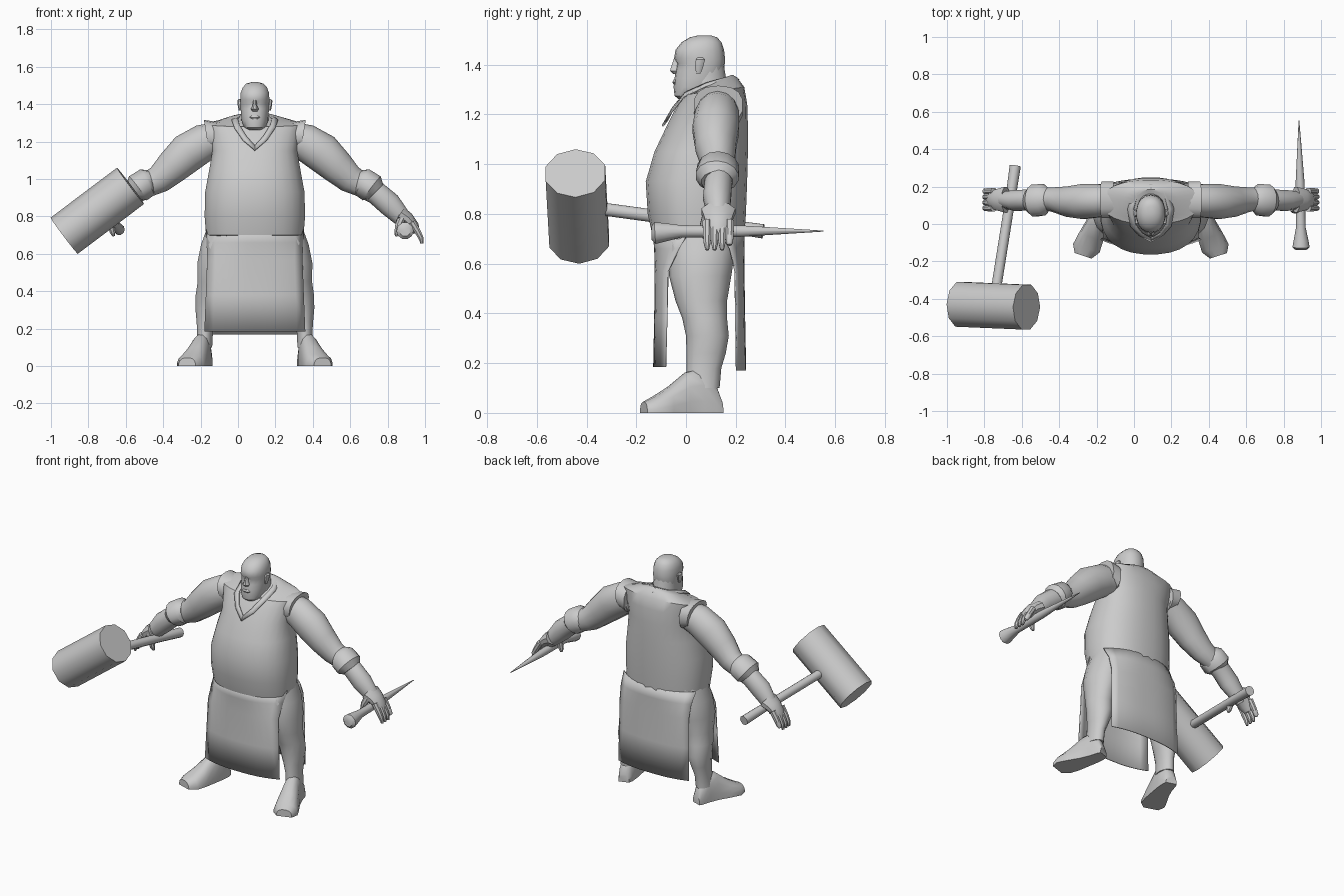
import bpy, bmesh, math
from mathutils import Vector as V

CX = 0.09  # body centre line
mat = bpy.data.materials.new("plain_grey")
mat.diffuse_color = (0.6, 0.6, 0.6, 1)


def finish(name, bm, angle=40, thickness=0):
    bmesh.ops.recalc_face_normals(bm, faces=bm.faces)
    me = bpy.data.meshes.new(name)
    bm.to_mesh(me)
    bm.free()
    me.materials.append(mat)
    ob = bpy.data.objects.new(name, me)
    bpy.context.collection.objects.link(ob)
    if thickness:
        ob.modifiers.new("thickness", "SOLIDIFY").thickness = thickness
    bpy.ops.object.select_all(action="DESELECT")
    ob.select_set(True)
    bpy.context.view_layer.objects.active = ob
    bpy.ops.object.shade_smooth_by_angle(angle=math.radians(angle))
    return ob


def loft(name, rings, n=16, power=2.0, angle=40, floor=False, caps=True):
    """Skin rings of (centre, axis_a, axis_b) shaped as superellipses."""
    bm = bmesh.new()
    rows = []
    for c, a, b in rings:
        row = []
        for i in range(n):
            t = 2 * math.pi * (i + 0.5) / n
            ca, sa = math.cos(t), math.sin(t)
            p = V(c) + V(a) * math.copysign(abs(ca) ** (2 / power), ca) \
                + V(b) * math.copysign(abs(sa) ** (2 / power), sa)
            if floor:
                p.z = max(p.z, 0)
            row.append(bm.verts.new(p))
        rows.append(row)
    for r, q in zip(rows, rows[1:]):
        for i in range(n):
            j = (i + 1) % n
            bm.faces.new((r[i], r[j], q[j], q[i]))
    if caps:
        bm.faces.new(rows[0])
        bm.faces.new(rows[-1])
    return finish(name, bm, angle)


def level(z, hw, yf, yb, x=CX, tilt=0):
    """Horizontal ring given half width, front and back."""
    return ((x, (yf + yb) / 2, z), (hw, 0, 0), (0, (yb - yf) / 2, tilt))


def tube(name, path, n=10, squash=1.0, angle=40):
    """Round limb through (point, radius); squash scales the second axis."""
    pts = [V(p) for p, r in path]
    rings = []
    for i, (p, r) in enumerate(path):
        d = (pts[min(i + 1, len(pts) - 1)] - pts[max(i - 1, 0)]).normalized()
        ref = V((0, 1, 0)) if abs(d.y) < 0.8 else V((0, 0, 1))
        a = (ref - d * ref.dot(d)).normalized()
        rings.append((p, a * r * squash, d.cross(a) * r))
    return loft(name, rings, n, angle=angle)


def sheet(name, rows, thickness):
    bm = bmesh.new()
    vs = [[bm.verts.new(p) for p in row] for row in rows]
    for r, q in zip(vs, vs[1:]):
        for i in range(len(r) - 1):
            bm.faces.new((r[i], r[i + 1], q[i + 1], q[i]))
    return finish(name, bm, 40, thickness)


# Torso with big belly, shoulders and sloping neck opening
loft("torso", [level(0.69, 0.235, -0.11, 0.22), level(0.70, 0.262, -0.133, 0.235),
               level(0.80, 0.27, -0.155, 0.242), level(0.93, 0.267, -0.163, 0.247),
               level(1.05, 0.245, -0.128, 0.25), level(1.15, 0.228, -0.08, 0.25),
               level(1.24, 0.245, -0.035, 0.247), level(1.295, 0.262, 0.0, 0.235, tilt=0.015),
               level(1.315, 0.15, 0.01, 0.205, tilt=0.035),
               level(1.325, 0.09, 0.01, 0.185, tilt=0.035)], n=28, power=2.3)
# Hips under the apron
loft("hips", [level(0.56, 0.16, -0.05, 0.18), level(0.72, 0.25, -0.08, 0.2)], n=16)

# Apron panels
def apron(name, rows):
    grid = []
    for z, hw, yc, ye in rows:
        grid.append([(CX + hw * k / 6, yc + (ye - yc) * abs(k / 6) ** 2.6, z) for k in range(-6, 7)])
    sheet(name, grid, 0.006)

apron("front_apron", [(0.73, 0.262, -0.135, 0.01), (0.66, 0.258, -0.128, -0.03), (0.57, 0.255, -0.126, -0.075),
                      (0.38, 0.262, -0.128, -0.08), (0.185, 0.27, -0.132, -0.085)])
apron("back_apron", [(0.73, 0.262, 0.236, 0.14), (0.66, 0.255, 0.235, 0.18), (0.57, 0.25, 0.235, 0.2),
                     (0.38, 0.252, 0.238, 0.203), (0.17, 0.255, 0.242, 0.206)])

# Head and neck
loft("neck", [level(1.22, 0.085, 0.0, 0.185), level(1.30, 0.075, -0.005, 0.172),
              level(1.36, 0.072, 0.0, 0.16), level(1.42, 0.07, 0.02, 0.15)], n=16)
loft("head", [level(1.262, 0.04, -0.03, 0.08), level(1.275, 0.058, -0.046, 0.1),
              level(1.31, 0.071, -0.05, 0.13), level(1.345, 0.074, -0.046, 0.145),
              level(1.375, 0.077, -0.042, 0.152), level(1.405, 0.078, -0.036, 0.156),
              level(1.425, 0.079, -0.048, 0.157), level(1.46, 0.077, -0.042, 0.153),
              level(1.49, 0.066, -0.018, 0.143), level(1.51, 0.046, 0.015, 0.125),
              level(1.518, 0.018, 0.05, 0.1)], n=18, power=2.2)
loft("nose", [level(1.362, 0.014, -0.052, -0.02), level(1.375, 0.023, -0.066, -0.02),
              level(1.39, 0.014, -0.062, -0.02), level(1.425, 0.008, -0.05, -0.02)], n=8)
loft("mouth", [level(1.32, 0.02, -0.05, -0.02), level(1.33, 0.03, -0.055, -0.02),
               level(1.34, 0.02, -0.05, -0.02)], n=10)

# Collar band running from the front point round the back of the neck
inner = [(0, -0.078, 1.18), (0.045, -0.055, 1.23), (0.082, -0.005, 1.29), (0.093, 0.08, 1.328),
         (0.07, 0.165, 1.352), (0, 0.19, 1.358)]
outer = [(0, -0.098, 1.155), (0.065, -0.063, 1.21), (0.11, -0.012, 1.275), (0.125, 0.08, 1.318),
         (0.09, 0.19, 1.337), (0, 0.215, 1.34)]
full = lambda pts: [(CX - x, y, z) for x, y, z in pts] + [(CX + x, y, z) for x, y, z in pts[-2::-1]]
sheet("collar", [full(inner), full(outer)], 0.008)

# Paired parts
for s, side in ((1, "left"), (-1, "right")):
    def m(x, y, z):
        return (CX + s * (x - CX), y, z)

    # Ear
    loft(side + "_ear", [level(1.365, 0.008, 0.04, 0.06, CX + s * 0.078),
                         level(1.39, 0.011, 0.035, 0.07, CX + s * 0.081),
                         level(1.42, 0.012, 0.038, 0.078, CX + s * 0.083),
                         level(1.428, 0.005, 0.045, 0.07, CX + s * 0.081)], n=8)
    # Shoulder flap around the top of the sleeve
    loft(side + "_shoulder_flap", [(m(0.29, 0.13, 1.22), (0, 0.10, 0), (0.0, 0, 0.085)),
                                   (m(0.35, 0.13, 1.238), (0, 0.1, 0), (s * 0.012, 0, 0.078))], n=14, power=2.4)
    # Sleeve and forearm
    tube(side + "_arm", [(m(0.29, 0.13, 1.215), 0.09), (m(0.36, 0.125, 1.195), 0.1), (m(0.45, 0.12, 1.14), 0.106),
                         (m(0.53, 0.12, 1.065), 0.092), (m(0.60, 0.13, 1.0), 0.076), (m(0.66, 0.135, 0.97), 0.066),
                         (m(0.74, 0.13, 0.925), 0.062), (m(0.81, 0.125, 0.865), 0.064),
                         (m(0.87, 0.13, 0.80), 0.05), (m(0.905, 0.13, 0.765), 0.04)], n=14, squash=0.9)
    # Rolled cuff
    tube(side + "_cuff", [(m(0.64, 0.13, 0.99), 0.058), (m(0.665, 0.13, 0.983), 0.078),
                          (m(0.715, 0.125, 0.95), 0.08), (m(0.735, 0.125, 0.93), 0.058)], n=14, squash=1.1)
    # Hand
    tube(side + "_palm", [(m(0.865, 0.13, 0.81), 0.045), (m(0.905, 0.13, 0.785), 0.038),
                          (m(0.94, 0.13, 0.745), 0.03), (m(0.955, 0.13, 0.715), 0.018)], n=10, squash=1.6)
    for k in range(4):
        y = 0.085 + 0.03 * k
        drop = 0.02 if k == 3 else 0
        tube(f"{side}_finger_{k + 1}", [(m(0.93, y, 0.77), 0.02), (m(0.96, y, 0.72), 0.018),
                                        (m(0.978, y, 0.685), 0.015), (m(0.984, y, 0.655 + drop), 0.008)], n=8)
    tube(side + "_thumb", [(m(0.88, 0.09, 0.80), 0.024), (m(0.86, 0.075, 0.755), 0.02),
                           (m(0.85, 0.075, 0.715), 0.016), (m(0.845, 0.08, 0.695), 0.007)], n=8)

    # Leg
    lx = lambda x: CX + s * (x - CX)
    loft(side + "_leg", [level(0.10, 0.045, 0.0, 0.135, lx(0.362)), level(0.18, 0.043, 0.003, 0.142, lx(0.356)),
                         level(0.24, 0.055, 0.002, 0.16, lx(0.348)), level(0.31, 0.072, 0.0, 0.172, lx(0.338)),
                         level(0.38, 0.076, -0.015, 0.165, lx(0.332)), level(0.45, 0.08, -0.042, 0.165, lx(0.318)),
                         level(0.55, 0.1, -0.068, 0.182, lx(0.3)), level(0.65, 0.1, -0.07, 0.197, lx(0.28)),
                         level(0.76, 0.09, -0.06, 0.19, lx(0.25))], n=14)
    # Boot, turned outward
    turn = V((s * 0.92, 0.3, 0))
    foot = [(0.352, 0.14, 0.035, 0.05), (0.356, 0.115, 0.044, 0.12), (0.366, 0.06, 0.05, 0.18),
            (0.384, 0.0, 0.058, 0.165), (0.41, -0.07, 0.072, 0.105), (0.435, -0.13, 0.078, 0.066),
            (0.452, -0.17, 0.05, 0.045)]
    loft(side + "_boot", [(m(x, y, 0), turn * w, (0, 0, h)) for x, y, w, h in foot], n=16, power=2.5, floor=True)

# Mallet
axis = V((0.355, -0.015, 0.267))
head_c = V((-0.752, -0.437, 0.83))
tube("mallet_head", [(head_c - axis * 0.5, 0.121), (head_c + axis * 0.5, 0.121)], n=10, squash=1.04, angle=50)
tube("mallet_handle", [((-0.635, 0.31, 0.73), 0.03), ((-0.66, 0.14, 0.755), 0.027),
                       ((-0.73, -0.30, 0.815), 0.027), ((-0.745, -0.4, 0.828), 0.027)], n=10)

# Spike tool with a flared butt
tube("spike", [((0.893, -0.138, 0.723), 0.03), ((0.893, -0.125, 0.723), 0.046), ((0.893, -0.09, 0.726), 0.04),
               ((0.892, -0.02, 0.73), 0.026), ((0.89, 0.1, 0.73), 0.025), ((0.888, 0.22, 0.731), 0.024),
               ((0.882, 0.553, 0.731), 0.002)], n=10)
